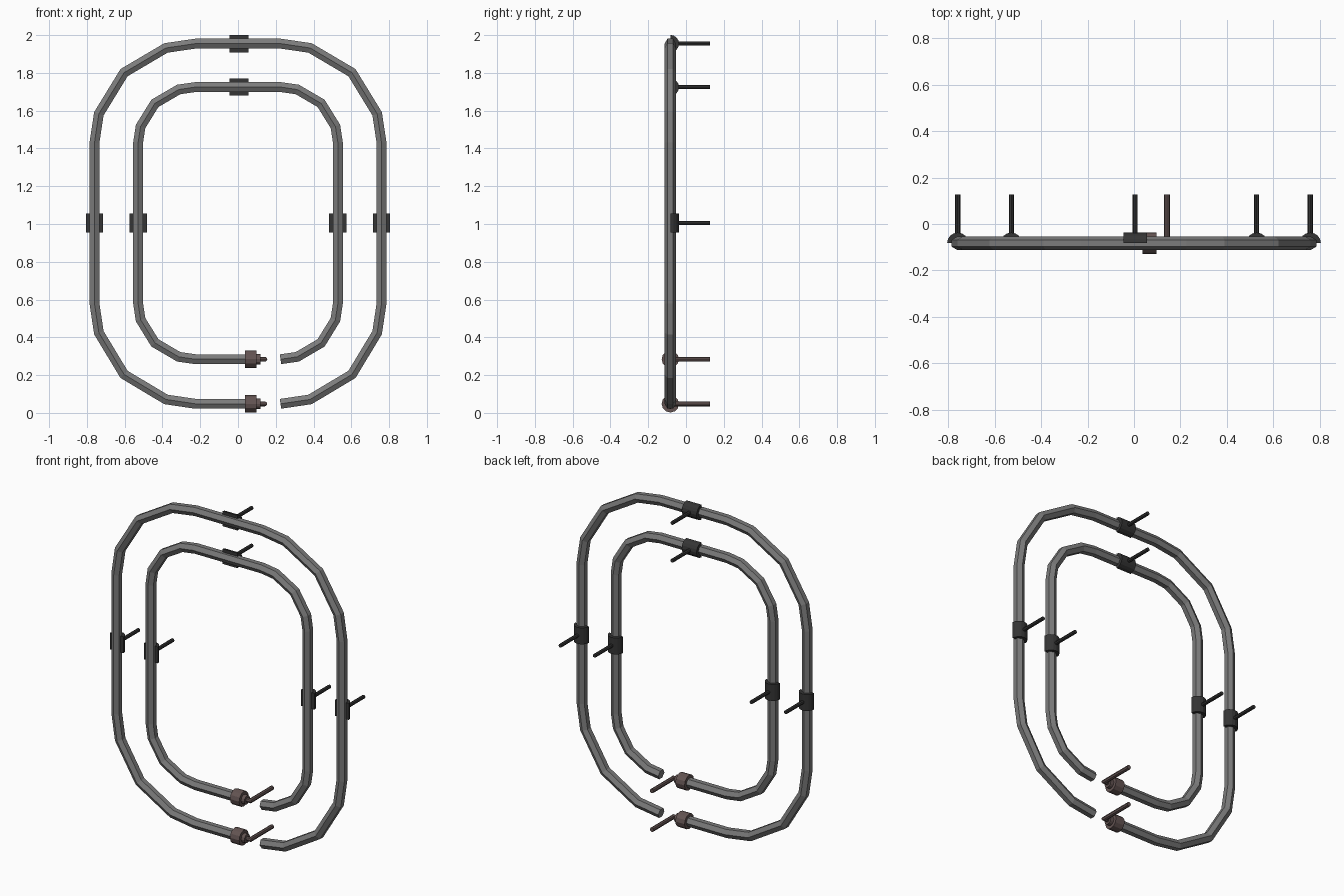
import bpy, bmesh
from math import sin, cos, radians
from mathutils import Vector

cube = bpy.data.objects.get("Cube")
if cube:
    bpy.data.objects.remove(cube)


def material(name, rgb):
    m = bpy.data.materials.new(name)
    m.use_nodes = True
    m.diffuse_color = (*rgb, 1)
    m.node_tree.nodes["Principled BSDF"].inputs["Base Color"].default_value = (*rgb, 1)
    return m


grey = material("steel grey", (0.2, 0.2, 0.2))
dark = material("clamp black", (0.035, 0.035, 0.035))
brown = material("fitting brown", (0.125, 0.088, 0.085))

Y = -0.083          # plane of both loops
ROD_END = 0.127     # rear end of every rod


def ring(n):
    return [360 * i / n for i in range(n)]


def sweep(name, points, radius, angles, mat, normal=(0, 1, 0)):
    """Sweep a polygon along a planar path with mitred bends and closed ends."""
    pts = [Vector(p) for p in points]
    n = Vector(normal)
    dirs = [(b - a).normalized() for a, b in zip(pts, pts[1:])]
    bm = bmesh.new()
    loops = []
    for i, p in enumerate(pts):
        before, after = dirs[max(i - 1, 0)], dirs[min(i, len(dirs) - 1)]
        t = (before + after).normalized()
        side = t.cross(n) / t.dot(before)
        loops.append([bm.verts.new(p + radius * (side * cos(radians(a)) + n * sin(radians(a))))
                      for a in angles])
    k = len(angles)
    for a, b in zip(loops, loops[1:]):
        for j in range(k):
            bm.faces.new((a[j], a[(j + 1) % k], b[(j + 1) % k], b[j]))
    bm.faces.new(loops[0])
    bm.faces.new(loops[-1])
    bmesh.ops.recalc_face_normals(bm, faces=bm.faces)
    me = bpy.data.meshes.new(name)
    bm.to_mesh(me)
    bm.free()
    me.materials.append(mat)
    ob = bpy.data.objects.new(name, me)
    bpy.context.collection.objects.link(ob)
    return ob


HEX = [30 + a for a in ring(6)]
HALF = [180 * i / 8 for i in range(9)]
SX, Z_LOW, Z_HIGH = 0.225, 0.58, 1.43    # shared ends of the straight runs


def clamp(name, x, z, along):
    # half sleeve behind the tube with a rod to the rear
    c, d = Vector((x, Y, z)), Vector(along) * 0.05
    sweep(name + "_sleeve", [c - d, c + d], 0.046, HALF, dark)
    sweep(name + "_rod", [(x, Y + 0.03, z), (x, ROD_END, z)], 0.011, ring(8), dark, (0, 0, 1))


def loop(name, half_width, bottom, top):
    # open rounded tube
    path = [(0.05, Y, bottom)]
    corners = [(-SX, Z_LOW), (-SX, Z_HIGH), (SX, Z_HIGH), (SX, Z_LOW)]
    for i, (cx, cz) in enumerate(corners):
        rz = Z_LOW - bottom if cz == Z_LOW else top - Z_HIGH
        for step in (0, 17, 45, 73, 90):
            a = radians(270 - 90 * i - step)
            path.append((cx + (half_width - SX) * cos(a), Y, cz + rz * sin(a)))
    sweep(name + "_tube", path, 0.03, HEX, grey)

    # end fitting with an elbow pipe to the rear
    for part, x0, x1, r in (("cap", 0.036, 0.098, 0.046), ("collar", 0.09, 0.12, 0.027)):
        sweep(f"{name}_{part}", [(x0, Y, bottom), (x1, Y, bottom)], r, ring(12), brown)
    sweep(name + "_elbow_pipe", [(0.11, Y, bottom), (0.142, Y, bottom), (0.142, ROD_END, bottom)],
          0.013, ring(8), brown, (0, 0, 1))

    # three wall clamps
    clamp(name + "_left_clamp", half_width, 1.005, (0, 0, 1))
    clamp(name + "_right_clamp", -half_width, 1.005, (0, 0, 1))
    clamp(name + "_top_clamp", 0.005, top, (1, 0, 0))


loop("outer", 0.76, 0.048, 1.955)
loop("inner", 0.529, 0.284, 1.725)
